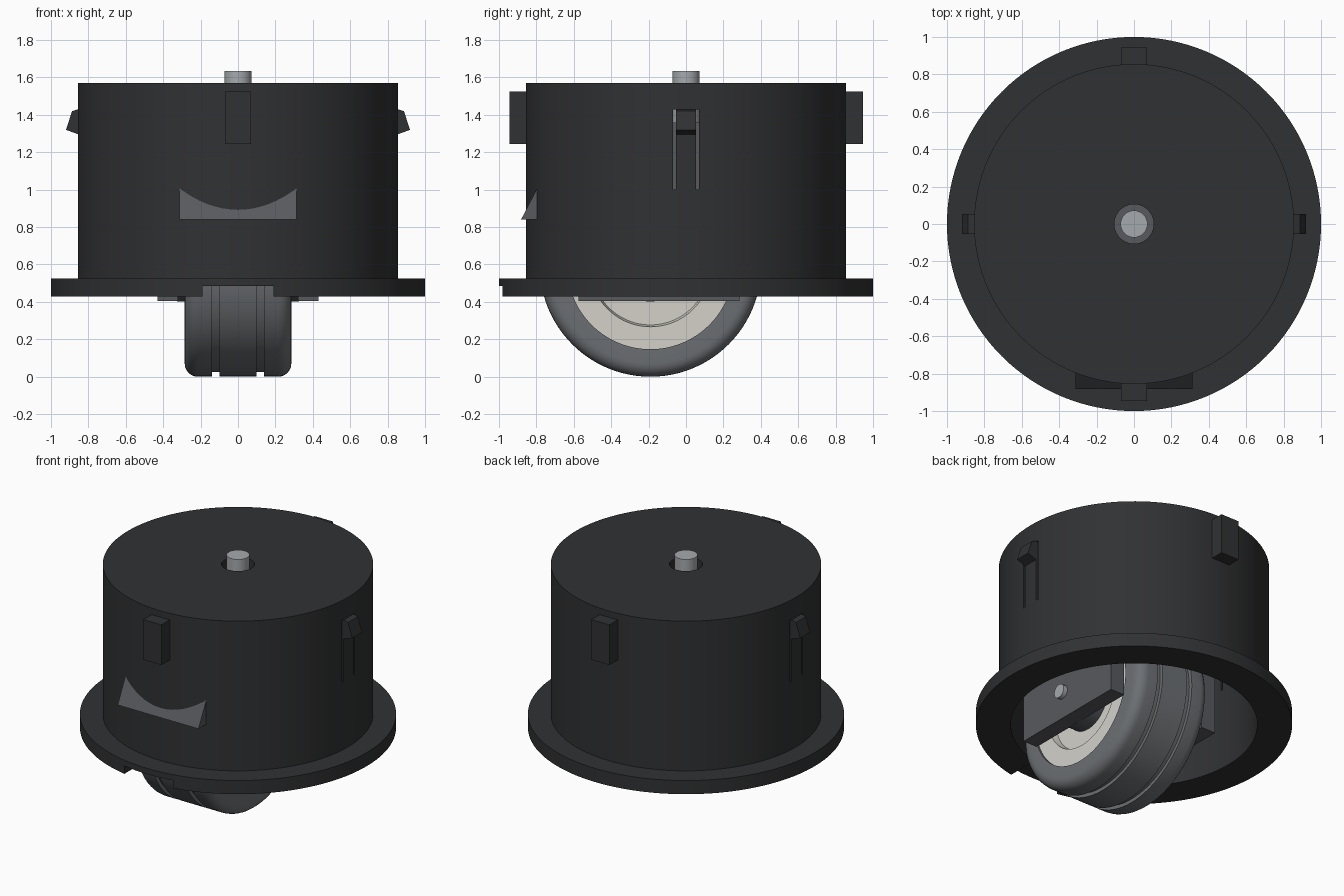
import bpy, bmesh, math
from mathutils import Matrix, Vector

if "Cube" in bpy.data.objects:
    bpy.data.objects.remove(bpy.data.objects["Cube"])


def material(name, r, g, b):
    m = bpy.data.materials.new(name)
    m.diffuse_color = (r, g, b, 1)
    m.use_nodes = True
    m.node_tree.nodes["Principled BSDF"].inputs["Base Color"].default_value = m.diffuse_color
    return m


BLACK = material("black_plastic", 0.030, 0.031, 0.033)
GREY = material("grey_plastic", 0.095, 0.100, 0.112)
RUBBER = material("rubber", 0.150, 0.160, 0.172)
CREAM = material("cream_plastic", 0.66, 0.64, 0.59)
METAL = material("metal", 0.38, 0.40, 0.42)


def finish(name, bm, mat=None):
    bmesh.ops.remove_doubles(bm, verts=bm.verts, dist=1e-5)
    bmesh.ops.recalc_face_normals(bm, faces=bm.faces)
    me = bpy.data.meshes.new(name)
    bm.to_mesh(me)
    bm.free()
    ob = bpy.data.objects.new(name, me)
    bpy.context.collection.objects.link(ob)
    if mat:
        me.materials.append(mat)
    return ob


def activate(ob):
    bpy.ops.object.select_all(action='DESELECT')
    ob.select_set(True)
    bpy.context.view_layer.objects.active = ob


def smooth(ob):
    activate(ob)
    bpy.ops.object.shade_smooth_by_angle(angle=math.radians(30))


def lathe(name, profile, mat, steps=96, matrix=None):
    """Revolve a closed (radius, height) profile about z."""
    bm = bmesh.new()
    vs = [bm.verts.new((r, 0, h)) for r, h in profile]
    es = [bm.edges.new((vs[i - 1], vs[i])) for i in range(len(vs))]
    bmesh.ops.spin(bm, geom=vs + es, cent=(0, 0, 0), axis=(0, 0, 1),
                   angle=math.tau, steps=steps, use_merge=True)
    bmesh.ops.dissolve_degenerate(bm, dist=1e-5, edges=bm.edges)
    if matrix:
        bm.transform(matrix)
    ob = finish(name, bm, mat)
    smooth(ob)
    return ob


def box(name, lo, hi, mat=None):
    lo, hi = Vector(lo), Vector(hi)
    bm = bmesh.new()
    bmesh.ops.create_cube(bm, size=1)
    for v in bm.verts:
        v.co = (lo + hi) / 2 + v.co * (hi - lo)
    return finish(name, bm, mat)


def prism(name, points, offset, mat):
    """Extrude a polygon of 3D points along offset."""
    bm = bmesh.new()
    f = bm.faces.new([bm.verts.new(p) for p in points])
    new = bmesh.ops.extrude_face_region(bm, geom=[f])['geom']
    if f.is_valid is False or len(bm.faces) < len(points) + 2:
        bm.faces.new([v for v in bm.verts][:len(points)])
    bmesh.ops.translate(bm, vec=offset,
                        verts=[g for g in new if isinstance(g, bmesh.types.BMVert)])
    return finish(name, bm, mat)


# housing: cup open at the bottom, with a flange and a stem hole
housing = lathe("housing", [(0.78, 0.43), (1.0, 0.43), (1.0, 0.525), (0.855, 0.525),
                            (0.855, 1.57), (0.105, 1.57), (0.105, 1.48), (0.78, 1.48)],
                BLACK, 128)

# front notch in the flange and snap-clip slots through the wall
cutters = [box("notch_cutter", (-0.19, -1.1, 0.3), (0.19, -0.7, 0.485))]
for sx in (-1, 1):
    for sy in (-1, 1):
        xs = sorted((sx * 0.7, sx * 0.95))
        ys = sorted((sy * 0.054, sy * 0.07))
        cutters.append(box("slot_cutter", (xs[0], ys[0], 1.0), (xs[1], ys[1], 1.43)))
for c in cutters:
    c.hide_render = True
    activate(housing)
    mod = housing.modifiers.new("cut", 'BOOLEAN')
    mod.operation = 'DIFFERENCE'
    mod.solver = 'EXACT'
    mod.object = c
    # keep the cut ahead of the smoothing
    bpy.ops.object.modifier_move_to_index(modifier=mod.name, index=0)
    bpy.ops.object.modifier_apply(modifier=mod.name)
    bpy.data.objects.remove(c)
smooth(housing)

# snap hooks on the sides, guide ribs front and back
for s, side in ((1, "right"), (-1, "left")):
    prof = [(0.83, 1.43), (0.855, 1.43), (0.887, 1.42), (0.92, 1.32), (0.83, 1.287)]
    prism("snap_hook_" + side, [(s * x, -0.054, z) for x, z in prof], (0, 0.108, 0), BLACK)
for s, side in ((1, "back"), (-1, "front")):
    ys = sorted((s * 0.82, s * 0.945))
    box("guide_rib_" + side, (-0.07, ys[0], 1.245), (0.07, ys[1], 1.525), BLACK)

# front release wedge, its slope running into the round wall
prism("release_wedge", [(-0.312, y, z) for y, z in
                        ((-0.882, 0.84), (-0.797, 1.005), (-0.785, 1.005), (-0.785, 0.84))],
      (0.624, 0, 0), GREY)

# wheel: everything turns about an x axis through the hub
HUB = Vector((0, -0.19, 0.592))
to_x = Matrix.Translation(HUB) @ Matrix.Rotation(math.pi / 2, 4, 'Y')
R, W, F = 0.592, 0.285, 0.07
arc = [(R - F + F * math.cos(a), W - F + F * math.sin(a))
       for a in (i * math.pi / 12 for i in range(7))]
groove = [(R, 0.10), (R - 0.025, 0.10), (R - 0.025, 0.14), (R, 0.14)]
half = groove + arc + [(0.445, W)]
lathe("tyre", [(r, -h) for r, h in reversed(half)] + half, RUBBER, 96, to_x)
hub = [(0.448, 0.27), (0.325, 0.27), (0.315, 0.22), (0, 0.22)]
lathe("wheel_hub", hub + [(r, -h) for r, h in reversed(hub)], CREAM, 96, to_x)
lathe("axle", [(0, -0.46), (0.047, -0.46), (0.047, 0.46), (0, 0.46)], METAL, 32, to_x)

# fork: side plates with bosses, joined by a bridge above the wheel
for s, side in ((1, "right"), (-1, "left")):
    xs = sorted((s * 0.32, s * 0.43))
    box("fork_plate_" + side, (xs[0], -0.575, 0.405), (xs[1], 0.285, 1.36), GREY)
    lathe("fork_boss_" + side, [(0, s * 0.2), (0.19, s * 0.2), (0.19, s * 0.325), (0, s * 0.325)],
          GREY, 48, to_x)
box("fork_bridge", (-0.32, -0.575, 1.24), (0.32, 0.285, 1.36), GREY)

# swivel stem through the top
lathe("stem", [(0, 1.3), (0.072, 1.3), (0.072, 1.635), (0, 1.635)], METAL, 48)
